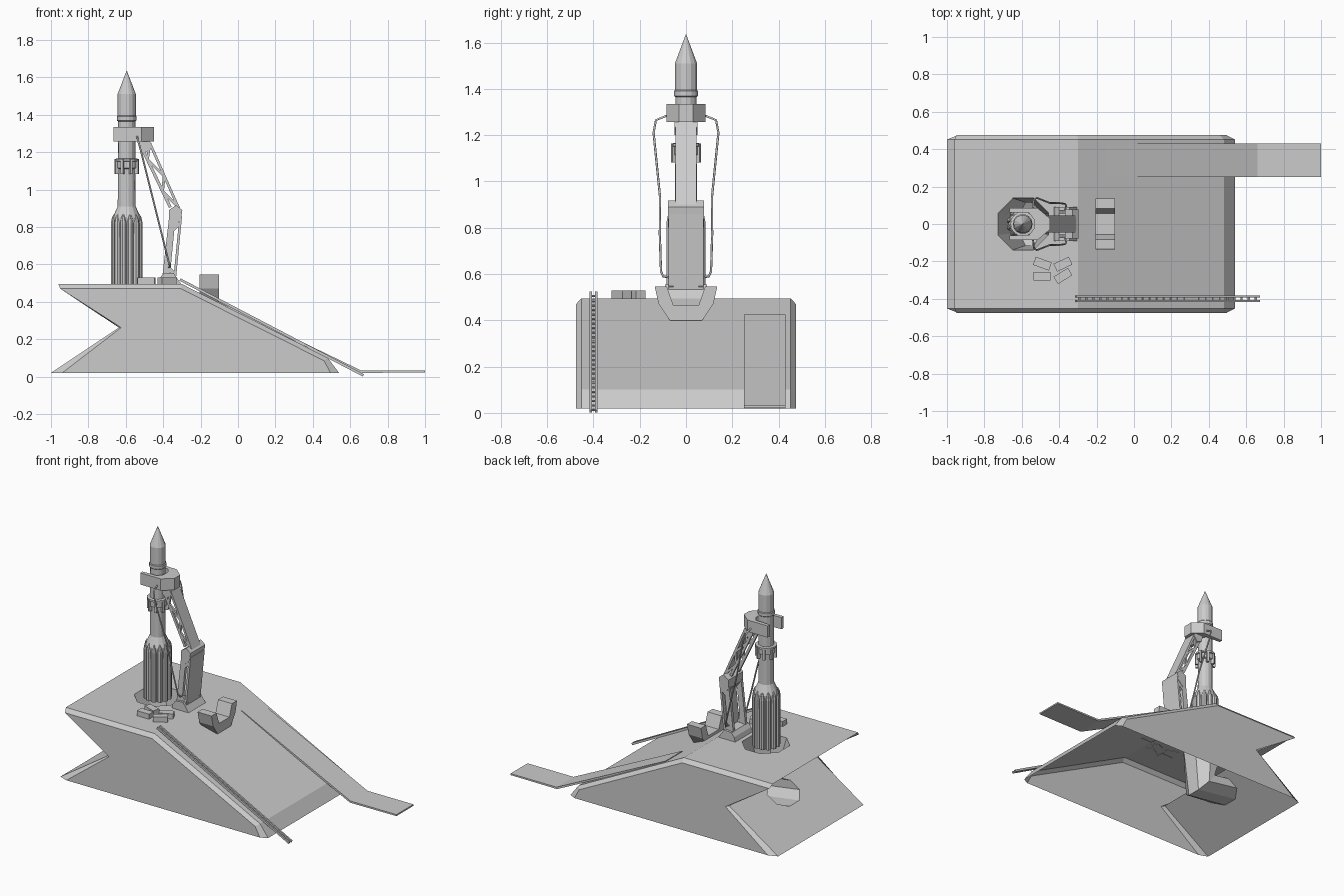
import bpy, bmesh, math
from mathutils import Vector, Matrix

if "Cube" in bpy.data.objects:
    bpy.data.objects.remove(bpy.data.objects["Cube"])


def make(name, bm):
    bmesh.ops.recalc_face_normals(bm, faces=bm.faces)
    me = bpy.data.meshes.new(name)
    bm.to_mesh(me)
    bm.free()
    ob = bpy.data.objects.new(name, me)
    bpy.context.collection.objects.link(ob)
    return ob


def loft(bm, rings):
    """Skin closed rings of equal length, with end caps."""
    vs = [[bm.verts.new(p) for p in r] for r in rings]
    n = len(vs[0])
    for a, b in zip(vs, vs[1:]):
        for i in range(n):
            j = (i + 1) % n
            bm.faces.new((a[i], a[j], b[j], b[i]))
    bm.faces.new(vs[0])
    bm.faces.new(vs[-1])


def slab(bm, pts, y0, y1):
    """Extrude an xz profile along y."""
    loft(bm, [[(x, y, z) for x, z in pts] for y in (y0, y1)])


def bar(bm, p, q, w, y0, y1):
    """Flat bar between two xz points."""
    p, q = Vector(p), Vector(q)
    d = (q - p).normalized()
    n = Vector((-d.y, d.x)) * w / 2
    slab(bm, [p + n, q + n, q - n, p - n], y0, y1)


def lathe(bm, prof, cx, cy, n, rot=0.0):
    loft(bm, [[(cx + r * math.cos(2 * math.pi * i / n + rot),
                cy + r * math.sin(2 * math.pi * i / n + rot), z)
               for i in range(n)] for r, z in prof])


RX = -0.595  # rocket axis

# Base shell: wedge body with chamfered sides
core = [(-0.96, 0.495), (-0.3, 0.495), (0.48, 0.10), (0.54, 0.02),
        (-1.0, 0.02), (-0.637, 0.262)]
side = [(-0.95, 0.47), (-0.305, 0.47), (0.46, 0.085), (0.495, 0.02),
        (-0.94, 0.02), (-0.625, 0.262)]
bm = bmesh.new()
loft(bm, [[(x, y, z) for x, z in p] for p, y in
          ((side, -0.475), (core, -0.452), (core, 0.452), (side, 0.475))])
base = make("launch_base", bm)

# Flame duct: bent octagonal channel carved from deck to rear notch
bm = bmesh.new()
rings = []
for a, b, w in (((-0.735, 0.51), (-0.455, 0.51), 0.14),
                ((-0.612, 0.26), (-0.50, 0.11), 0.115),
                ((-0.668, 0.262), (-0.83, 0.154), 0.125)):
    a, b = Vector(a), Vector(b)
    m, h = (a + b) / 2, (b - a) / 2
    ring = []
    for k in range(8):
        t = (k + 0.5) * math.pi / 4
        c = m + h * (math.cos(t) / math.cos(math.pi / 8))
        ring.append((c.x, w * math.sin(t) / math.cos(math.pi / 8), c.y))
    rings.append(ring)
loft(bm, rings)
cutter = make("duct_cutter", bm)
cutter.hide_render = True
mod = base.modifiers.new("duct", "BOOLEAN")
mod.operation = "DIFFERENCE"
mod.solver = "EXACT"
mod.object = cutter
bpy.context.view_layer.objects.active = base
bpy.ops.object.modifier_apply(modifier="duct")
bpy.data.objects.remove(cutter)
# Open underside
bm = bmesh.new()
bm.from_mesh(base.data)
under = [f for f in bm.faces if all(v.co.z < 0.025 for v in f.verts)]
bmesh.ops.delete(bm, geom=under, context="FACES")
bm.to_mesh(base.data)
bm.free()

# Access ramp
bm = bmesh.new()
slab(bm, [(-0.15, 0.424), (0.02, 0.341), (0.66, 0.032), (1.0, 0.032),
          (1.0, 0.022), (0.655, 0.02), (0.02, 0.328), (-0.15, 0.412)], 0.25, 0.43)
make("access_ramp", bm)

# Rail track
bm = bmesh.new()
p, q = Vector((-0.31, 0.519)), Vector((0.67, 0.007))
for y in (-0.412, -0.388):
    bar(bm, p, q, 0.014, y - 0.005, y + 0.005)
for i in range(26):
    c = p.lerp(q, (i + 0.5) / 26) - Vector((0, 0.005))
    d = (q - p).normalized() * 0.005
    bar(bm, c - d, c + d, 0.005, -0.412, -0.388)
make("rail_track", bm)

# Cradle on the slope
bm = bmesh.new()
half = [(0.055, 0.465), (0.082, 0.545), (0.135, 0.545), (0.118, 0.47), (0.07, 0.40)]
prof = half + [(-y, z) for y, z in reversed(half)]
loft(bm, [[(x, y, z) for y, z in prof] for x in (-0.205, -0.102)])
make("cradle", bm)

# Crates
for i, (x, y, a) in enumerate(((-0.49, -0.212, -20), (-0.38, -0.215, 25),
                               (-0.492, -0.28, 0), (-0.38, -0.278, 32))):
    bm = bmesh.new()
    bmesh.ops.create_cube(bm, size=1, matrix=Matrix.Translation((x, y, 0.511))
                          @ Matrix.Rotation(math.radians(a), 4, "Z")
                          @ Matrix.Diagonal((0.09, 0.046, 0.036, 1)))
    make(f"crate_{i + 1}", bm)

# Rocket body
bm = bmesh.new()
lathe(bm, [(0.07, 0.49), (0.076, 0.85), (0.048, 0.91), (0.047, 1.365), (0.053, 1.37),
           (0.053, 1.39), (0.049, 1.395), (0.049, 1.51), (0.001, 1.635)], RX, 0, 14)
make("rocket_body", bm)

# Boosters
bm = bmesh.new()
for i in range(12):
    a = (i + 0.5) * math.pi / 6
    lathe(bm, [(0.018, 0.49), (0.018, 0.82), (0.012, 0.85), (0.002, 0.868)],
          RX + 0.07 * math.cos(a), 0.07 * math.sin(a), 8, a)
make("boosters", bm)

# Stage collar with lugs
bm = bmesh.new()
lathe(bm, [(0.047, 1.11), (0.058, 1.115), (0.058, 1.15), (0.066, 1.152),
           (0.066, 1.164), (0.047, 1.166)], RX, 0, 14)
for i in range(8):
    a = (i + 0.5) * math.pi / 4
    bmesh.ops.create_cube(bm, size=1, matrix=Matrix.Rotation(0, 4, "Z")
                          @ Matrix.Translation((RX, 0, 1.122))
                          @ Matrix.Rotation(a, 4, "Z")
                          @ Matrix.Translation((0.057, 0, 0))
                          @ Matrix.Diagonal((0.02, 0.014, 0.08, 1)))
make("stage_collar", bm)

# Clamp head: C-shaped in plan
bm = bmesh.new()
half = [(-0.535, 0.025), (-0.56, 0.058), (-0.665, 0.062), (-0.665, 0.085),
        (-0.515, 0.085), (-0.45, 0.03)]
plan = half + [(x, -y) for x, y in reversed(half)]
loft(bm, [[(x, y, z) for x, y in plan] for z in (1.257, 1.335)])
make("clamp_head", bm)

# Arm foot
bm = bmesh.new()
slab(bm, [(-0.43, 0.49), (-0.3, 0.49), (-0.325, 0.525), (-0.345, 0.555),
          (-0.40, 0.55), (-0.42, 0.525)], -0.09, 0.09)
make("arm_foot", bm)

# Lower arm: back plate and side frames
bm = bmesh.new()
bar(bm, (-0.338, 0.53), (-0.306, 0.86), 0.014, -0.075, 0.075)
for s in (-1, 1):
    ys = sorted((s * 0.055, s * 0.075))
    slab(bm, [(-0.405, 0.53), (-0.37, 0.84), (-0.335, 0.84), (-0.365, 0.53)], *ys)
    bar(bm, (-0.385, 0.60), (-0.335, 0.54), 0.02, *ys)
    bar(bm, (-0.355, 0.78), (-0.312, 0.82), 0.02, *ys)
make("lower_arm", bm)

# Elbow
bm = bmesh.new()
slab(bm, [(-0.37, 0.89), (-0.33, 0.917), (-0.298, 0.89), (-0.305, 0.84),
          (-0.345, 0.80), (-0.368, 0.83)], -0.078, 0.078)
make("elbow", bm)

# Upper arm: back plate and truss sides
bm = bmesh.new()
bar(bm, (-0.315, 0.895), (-0.47, 1.245), 0.014, -0.046, 0.046)
outer = (Vector((-0.318, 0.905)), Vector((-0.472, 1.24)))
inner = (Vector((-0.362, 0.905)), Vector((-0.525, 1.245)))
for s in (-1, 1):
    ys = sorted((s * 0.032, s * 0.046))
    bar(bm, *inner, 0.016, *ys)
    for i in range(4):
        t, u = i / 4, (i + 1) / 4
        l, r = (inner, outer) if i % 2 else (outer, inner)
        bar(bm, l[0].lerp(l[1], t), r[0].lerp(r[1], u), 0.014, *ys)
slab(bm, [(-0.535, 1.26), (-0.475, 1.265), (-0.46, 1.235), (-0.49, 1.2),
          (-0.525, 1.215)], -0.05, 0.05)
make("upper_arm", bm)

# Hoses either side of the arm
for s, name in ((1, "hose_left"), (-1, "hose_right")):
    cu = bpy.data.curves.new(name, "CURVE")
    cu.dimensions = "3D"
    cu.bevel_depth = 0.005
    cu.bevel_resolution = 1
    pts = [(-0.54, 0.08, 1.285), (-0.535, 0.13, 1.265), (-0.52, 0.14, 1.21),
           (-0.45, 0.112, 0.93), (-0.41, 0.113, 0.77), (-0.37, 0.108, 0.61),
           (-0.362, 0.098, 0.59), (-0.37, 0.07, 0.585)]
    sp = cu.splines.new("POLY")
    sp.points.add(len(pts) - 1)
    for pt, (x, y, z) in zip(sp.points, pts):
        pt.co = (x, s * y, z, 1)
    bpy.context.collection.objects.link(bpy.data.objects.new(name, cu))
